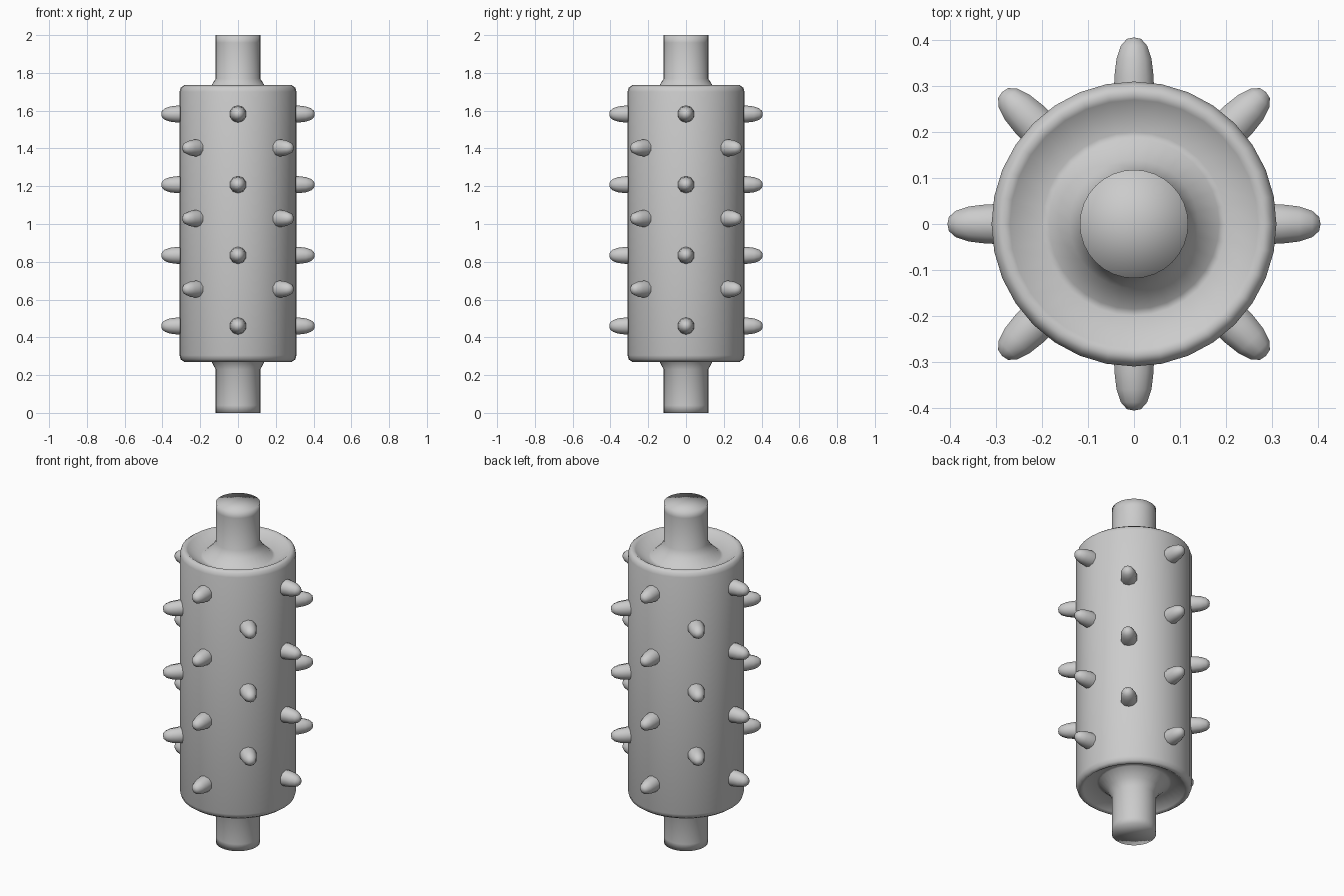
import bpy, bmesh
from math import cos, sin, pi
from mathutils import Matrix

if "Cube" in bpy.data.objects:
    bpy.data.objects.remove(bpy.data.objects["Cube"])

grey = bpy.data.materials.new("plain grey")
grey.use_nodes = True
grey.diffuse_color = (0.6, 0.6, 0.6, 1)
grey.node_tree.nodes["Principled BSDF"].inputs["Base Color"].default_value = (0.6, 0.6, 0.6, 1)


def lathe(name, profile, sides):
    """Spin a (radius, height) profile around z; zero radius makes a pole."""
    bm = bmesh.new()
    rings = []
    for r, z in profile:
        n = sides if r > 0 else 1
        rings.append([bm.verts.new((r * cos(2 * pi * i / sides), r * sin(2 * pi * i / sides), z))
                      for i in range(n)])
    for a, b in zip(rings, rings[1:]):
        for i in range(sides):
            j = (i + 1) % sides
            quad = [a[i % len(a)], a[j % len(a)], b[j % len(b)], b[i % len(b)]]
            bm.faces.new(list(dict.fromkeys(quad)))
    bmesh.ops.recalc_face_normals(bm, faces=bm.faces)
    for f in bm.faces:
        f.smooth = True
    mesh = bpy.data.meshes.new(name)
    bm.to_mesh(mesh)
    bm.free()
    mesh.materials.append(grey)
    obj = bpy.data.objects.new(name, mesh)
    bpy.context.collection.objects.link(obj)
    return obj


# Drum and shaft: upper half of the outline, mirrored about mid height
upper = [(0.31, 1.70), (0.303, 1.722), (0.285, 1.735), (0.27, 1.725), (0.2, 1.685),
         (0.185, 1.69), (0.14, 1.735), (0.118, 1.77), (0.118, 1.96), (0.118, 2.0), (0, 2.0)]
lower = [(r, 2 - z + (0.005 if 0.2 < z < 1.75 else 0)) for r, z in reversed(upper)]
lathe("drum_and_shaft", lower + upper, 32)

# Blunt spikes: four per row on the axes, three per row on the diagonals
spike_profile = [(0.046, 0.26), (0.045, 0.32), (0.040, 0.36), (0.030, 0.388), (0.016, 0.403), (0, 0.406)]
first = lathe("spike", spike_profile, 10)
for row in range(8):
    diagonal = row % 2
    for k in range(3 if diagonal else 4):
        height = (0.655 if diagonal else 0.46) + k * 0.374
        spike = bpy.data.objects.new(f"spike_{row + 1}_{k + 1}", first.data)
        spike.matrix_world = (Matrix.Translation((0, 0, height))
                              @ Matrix.Rotation(row * pi / 4, 4, "Z")
                              @ Matrix.Rotation(pi / 2, 4, "Y"))
        bpy.context.collection.objects.link(spike)
bpy.data.objects.remove(first)
